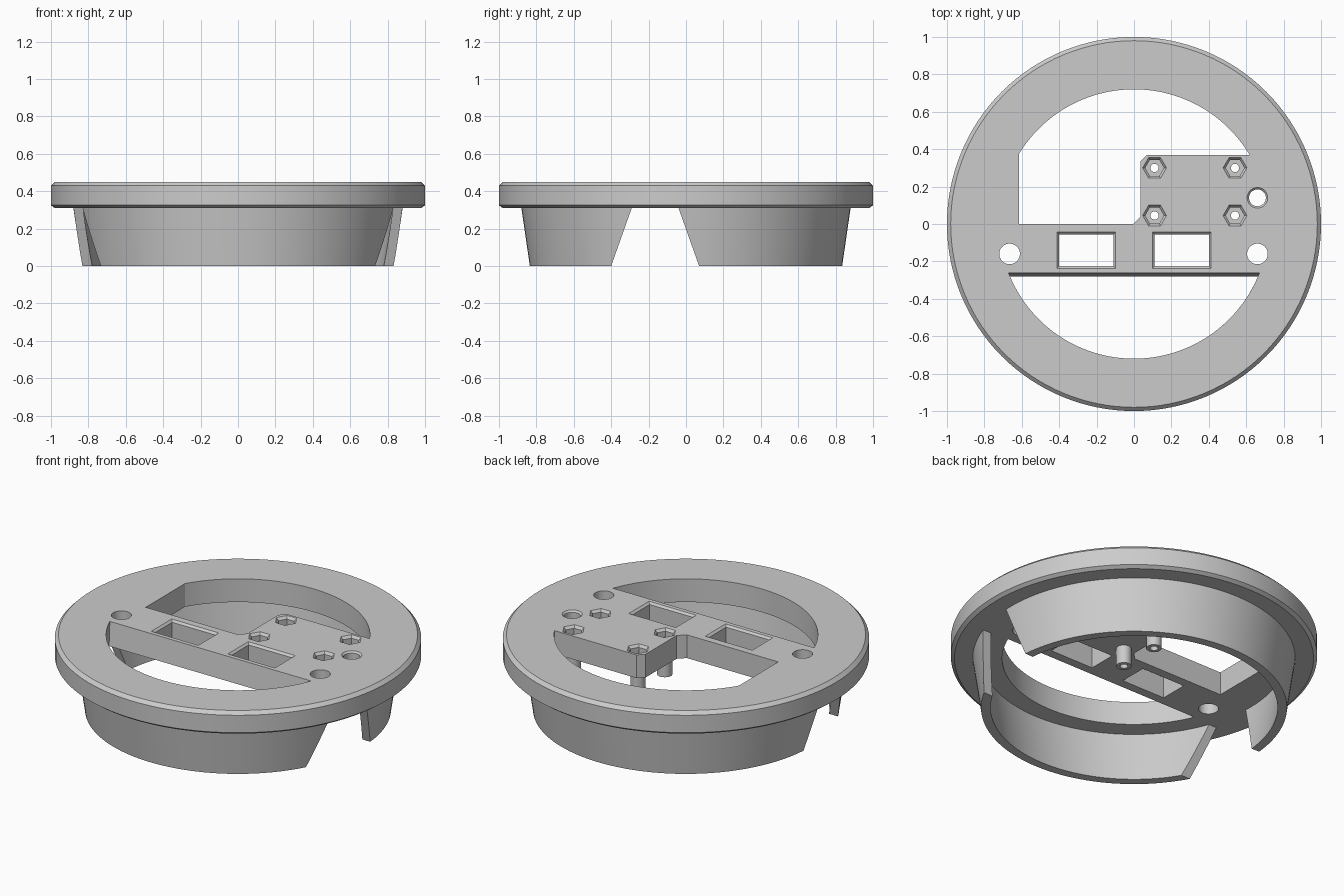
import bpy, bmesh, math

cube = bpy.data.objects.get("Cube")
if cube:
    bpy.data.objects.remove(cube, do_unlink=True)

grey = bpy.data.materials.new("plain grey")
grey.use_nodes = True
colour = (0.6, 0.6, 0.6, 1)
grey.diffuse_color = colour
grey.node_tree.nodes["Principled BSDF"].inputs["Base Color"].default_value = colour


def finish(bm, name):
    bmesh.ops.recalc_face_normals(bm, faces=bm.faces)
    mesh = bpy.data.meshes.new(name)
    bm.to_mesh(mesh)
    bm.free()
    mesh.materials.append(grey)
    obj = bpy.data.objects.new(name, mesh)
    bpy.context.collection.objects.link(obj)
    return obj


def bridge(bm, a, b):
    for i in range(len(a)):
        j = (i + 1) % len(a)
        bm.faces.new((a[i], a[j], b[j], b[i]))


def loft(name, sections):
    """Capped solid through (z, outline) sections."""
    bm = bmesh.new()
    rings = [[bm.verts.new((x, y, z)) for x, y in pts] for z, pts in sections]
    for a, b in zip(rings, rings[1:]):
        bridge(bm, a, b)
    bm.faces.new(rings[0])
    bm.faces.new(rings[-1])
    return finish(bm, name)


def circle(r, n=128, x=0, y=0):
    return [(x + r * math.cos(math.tau * i / n), y + r * math.sin(math.tau * i / n))
            for i in range(n)]


def arc(r, start, end, n=64):
    steps = [start + (end - start) * i / n for i in range(n + 1)]
    return [(r * math.cos(t), r * math.sin(t)) for t in steps]


def tube(name, profile, n, x=0, y=0):
    """Ring swept from a closed (radius, z) profile."""
    bm = bmesh.new()
    rings = [[bm.verts.new((px, py, z)) for px, py in circle(r, n, x, y)] for r, z in profile]
    for i, ring in enumerate(rings):
        bridge(bm, ring, rings[(i + 1) % len(rings)])
    return finish(bm, name)


def carve(obj, cutters):
    for cutter in cutters:
        cutter.hide_render = True
        mod = obj.modifiers.new("cut", 'BOOLEAN')
        mod.operation = 'DIFFERENCE'
        mod.solver = 'EXACT'
        mod.object = cutter
    graph = bpy.context.evaluated_depsgraph_get()
    baked = bpy.data.meshes.new_from_object(obj.evaluated_get(graph))
    obj.modifiers.clear()
    obj.data = baked
    for cutter in cutters:
        bpy.data.objects.remove(cutter, do_unlink=True)


def smooth(obj):
    bpy.ops.object.select_all(action='DESELECT')
    obj.select_set(True)
    bpy.context.view_layer.objects.active = obj
    bpy.ops.object.shade_smooth_by_angle(angle=math.radians(25))


BOTTOM, TOP = 0.31, 0.45
LOW, HIGH = 0.2, 0.55
OPENING = 0.72

# Chamfered round plate
plate = loft("plate", [(BOTTOM, circle(0.98)), (0.325, circle(1)),
                       (0.43, circle(1)), (TOP, circle(0.98))])
cutters = []

# Large rear opening, stepped around the mounting area
rear = [(-0.615, 0), (-0.005, 0), (0.035, 0.04), (0.035, 0.335), (0.07, 0.37)]
rear += arc(OPENING, math.asin(0.37 / OPENING), math.acos(-0.615 / OPENING))
cutters.append(loft("rear_cutter", [(LOW, rear), (HIGH, rear)]))


# Front opening with a sloping straight edge
def segment(y):
    a = math.asin(y / OPENING)
    return arc(OPENING, -math.pi - a, a)


def edge_y(z):
    return -0.28 + 0.018 * (z - BOTTOM) / (TOP - BOTTOM)


cutters.append(loft("front_cutter", [(z, segment(edge_y(z))) for z in (LOW, HIGH)]))


# Two rectangular windows with chamfered rims
def window(x, grow):
    w, h = 0.145 + grow, 0.085 + grow
    return [(x - w, -0.14 - h), (x + w, -0.14 - h), (x + w, -0.14 + h), (x - w, -0.14 + h)]


for x in (-0.255, 0.255):
    cutters.append(loft("window_cutter", [(LOW, window(x, 0)), (TOP - 0.012, window(x, 0)),
                                          (TOP + 0.01, window(x, 0.022))]))

# Round through holes, the last one with a chamfered rim
for x in (-0.665, 0.66):
    hole = circle(0.055, 48, x, -0.16)
    cutters.append(loft("hole_cutter", [(LOW, hole), (HIGH, hole)]))
cutters.append(loft("hole_cutter", [(z, circle(r, 48, 0.66, 0.14)) for z, r in
                                    ((LOW, 0.045), (TOP - 0.01, 0.045), (TOP + 0.01, 0.065))]))

# Hexagonal nut pockets above tubular standoffs
posts = [(x, y) for x in (0.11, 0.54) for y in (0.045, 0.3)]
for x, y in posts:
    cutters.append(loft("pocket_cutter", [(z, circle(r, 6, x, y)) for z, r in
                                          ((0.4, 0.05), (TOP - 0.015, 0.05), (TOP + 0.01, 0.073))]))
    bore = circle(0.022, 24, x, y)
    cutters.append(loft("bore_cutter", [(LOW, bore), (HIGH, bore)]))
    smooth(tube("standoff", [(0.022, 0.2), (0.042, 0.2), (0.042, BOTTOM), (0.022, BOTTOM)],
                24, x, y))
carve(plate, cutters)
smooth(plate)

# Tapered skirt with a slanted gap on each side
skirt = tube("skirt", [(0.835, 0), (0.883, 0.33), (0.833, 0.33), (0.783, 0)], 128)


def gap(z):
    s = 0.355 * z
    return [(-1.2, s - 0.4), (1.2, s - 0.4), (1.2, 0.07 - s), (-1.2, 0.07 - s)]


carve(skirt, [loft("gap_cutter", [(z, gap(z)) for z in (-0.1, 0.4)])])
smooth(skirt)
